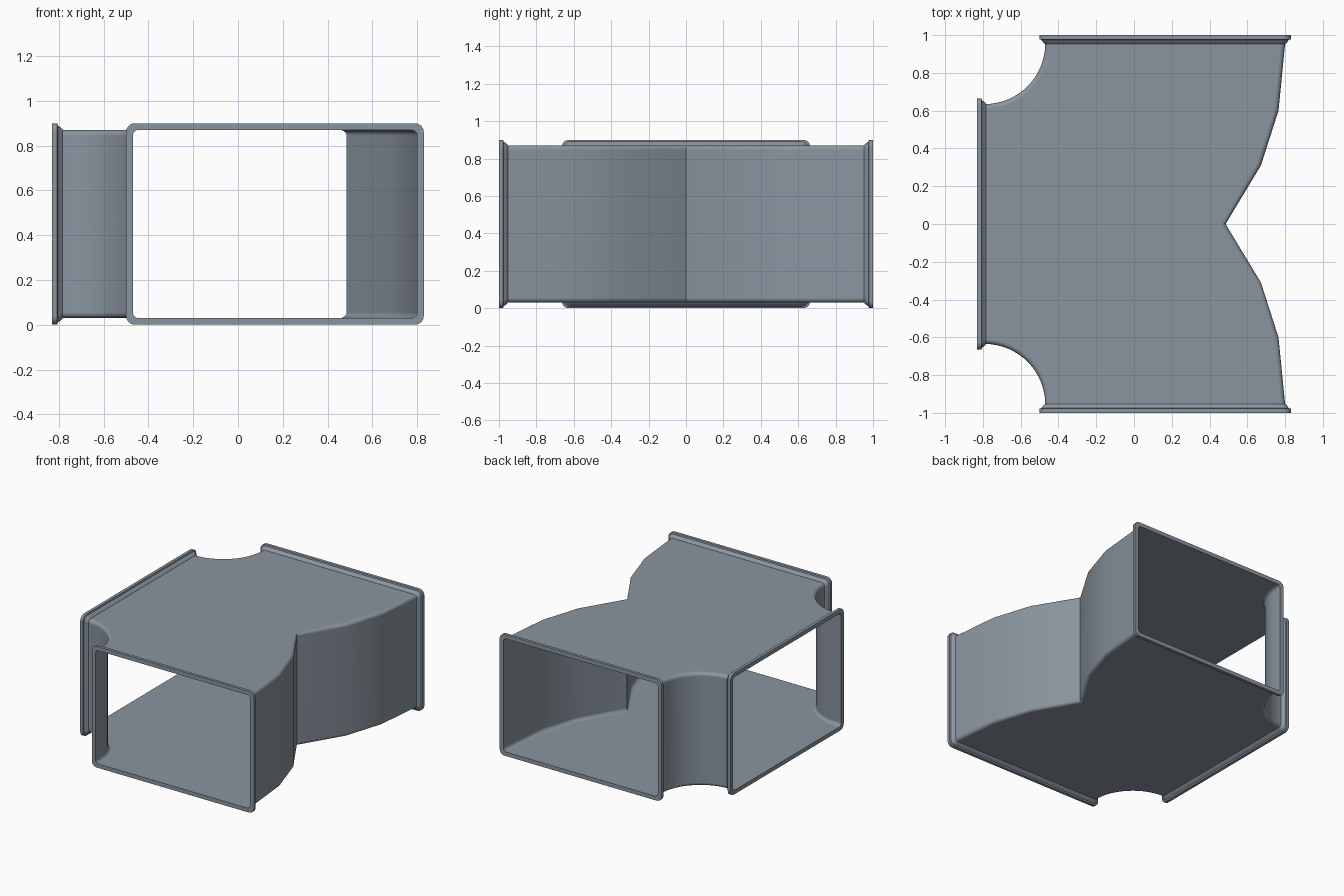
import bpy, bmesh
from math import sin, cos, pi
from mathutils import Vector

if "Cube" in bpy.data.objects:
    bpy.data.objects.remove(bpy.data.objects["Cube"])

Z0, Z1 = 0.03, 0.87      # duct floor and roof
R = 0.025                # corner radius of the duct section
HALF, CX = 0.635, 0.165  # half width of each opening, centre of the front/back ones
LIP = 0.03

# Blue-grey sheet metal
metal = bpy.data.materials.new("sheet_metal")
metal.diffuse_color = (0.255, 0.30, 0.347, 1)
metal.use_nodes = True
metal.node_tree.nodes["Principled BSDF"].inputs["Base Color"].default_value = metal.diffuse_color


def finish(name, bm):
    bmesh.ops.recalc_face_normals(bm, faces=bm.faces)
    me = bpy.data.meshes.new(name)
    bm.to_mesh(me)
    bm.free()
    me.materials.append(metal)
    ob = bpy.data.objects.new(name, me)
    bpy.context.collection.objects.link(ob)
    bpy.ops.object.select_all(action='DESELECT')
    ob.select_set(True)
    bpy.context.view_layer.objects.active = ob
    bpy.ops.object.shade_smooth_by_angle(angle=pi / 6)
    # keep the large sheets evenly shaded up to their rounded edges
    wn = ob.modifiers.new("even_shading", 'WEIGHTED_NORMAL')
    wn.keep_sharp = True
    return ob


def skin(bm, rings, closed):
    n = len(rings[0])
    for a, b in zip(rings, rings[1:]):
        for i in range(n if closed else n - 1):
            j = (i + 1) % n
            bm.faces.new((a[i], a[j], b[j], b[i]))


def inset(path, d):
    """Mitred offset of a plan path toward its left side."""
    out = []
    for i, p in enumerate(path):
        dirs = [(path[k + 1] - path[k]).normalized()
                for k in (i - 1, i) if 0 <= k < len(path) - 1]
        norms = [Vector((-t.y, t.x)) for t in dirs]
        m = sum(norms, Vector((0, 0))).normalized()
        out.append(p + m * d / m.dot(norms[0]))
    return out


# Plan paths of the three walls, counter-clockwise
half = [(CX + HALF, 1), (CX + HALF, 0.955), (0.765, 0.6), (0.672, 0.31)]
right = [Vector((x, -y)) for x, y in half] + [Vector((0.485, 0))] \
    + [Vector(p) for p in reversed(half)]
left_x, rad = CX - HALF, 0.955 - HALF
arc = [Vector((left_x, 1))]
arc += [Vector((left_x - rad + rad * cos(a), 0.955 - rad * sin(a)))
        for a in (i * pi / 32 for i in range(17))]
arc += [Vector((-0.83, HALF))]
mirrored = [Vector((p.x, -p.y)) for p in reversed(arc)]

# Wall section: inset and height, rounded into floor and roof
quarter = [(R - R * sin(a), R - R * cos(a)) for a in (i * pi / 10 for i in range(6))]
section = [(d, Z0 + h) for d, h in quarter] + [(d, Z1 - h) for d, h in reversed(quarter)]

# Duct body: walls plus floor and roof sheets
bm = bmesh.new()
floor, roof = [], []
for path in (right, arc, mirrored):
    rings = [[bm.verts.new((p.x, p.y, z)) for p in inset(path, d)] for d, z in section]
    skin(bm, rings, False)
    floor += rings[0]
    roof += rings[-1]
caps = [bm.faces.new(floor), bm.faces.new(roof)]
bmesh.ops.triangulate(bm, faces=caps)
finish("duct_body", bm)


def flange(name, place):
    """Lip around an opening; place(u, z, s) maps width, height and axial setback."""
    bm = bmesh.new()
    rings = []
    for s, off in [(0.047, 0), (0.042, 0.008), (0.025, 0.02), (0.022, LIP),
                   (0, LIP), (0, 0)]:
        r = R + off * 0.5
        w, h, zc = HALF + off - r, (Z1 - Z0) / 2 + off - r, (Z0 + Z1) / 2
        ring = []
        for q, (sx, sz) in enumerate([(1, 1), (-1, 1), (-1, -1), (1, -1)]):
            for k in range(6):
                a = q * pi / 2 + k * pi / 10
                ring.append(bm.verts.new(place(sx * w + r * cos(a),
                                               zc + sz * h + r * sin(a), s)))
        rings.append(ring)
    skin(bm, rings, True)
    finish(name, bm)


# Flanges on the three openings
flange("front_flange", lambda u, z, s: (CX + u, -1 + s, z))
flange("back_flange", lambda u, z, s: (CX + u, 1 - s, z))
flange("side_flange", lambda u, z, s: (-0.83 + s, u, z))
